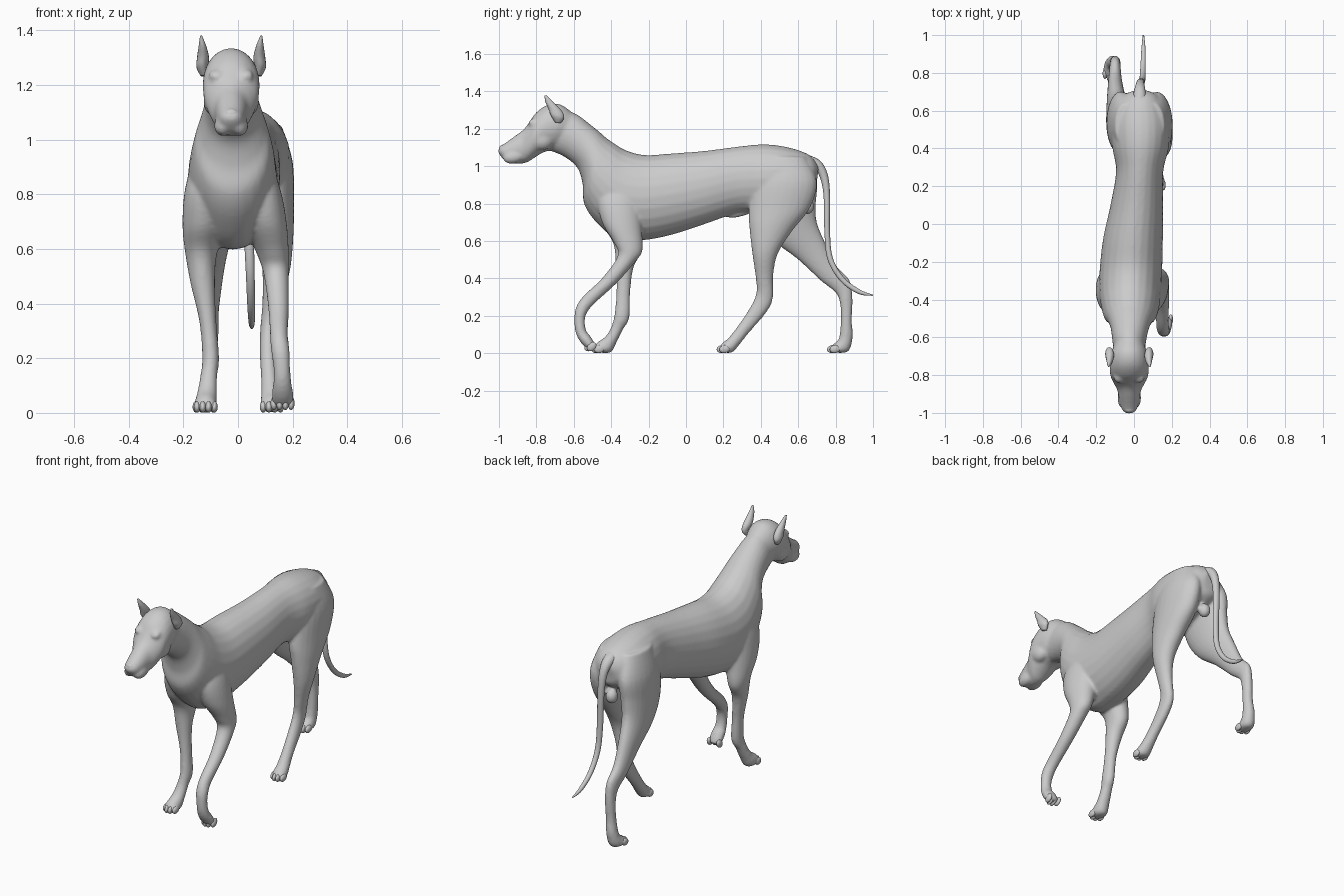
import bpy, bmesh, math
from mathutils import Matrix, Vector

HEAD_X = -0.025


def catmull(p0, p1, p2, p3, t):
    return [0.5 * (2 * b + (c - a) * t + (2 * a - 5 * b + 4 * c - d) * t * t
                   + (3 * b - a - 3 * c + d) * t ** 3)
            for a, b, c, d in zip(p0, p1, p2, p3)]


def loft(bm, secs, sides=24, steps=5):
    """Closed tube; each section = outline point A (y,z), outline point B (y,z), half width, centre x."""
    n, rows = len(secs), []
    for i in range(n - 1):
        quad = [secs[max(0, min(n - 1, i + k))] for k in (-1, 0, 1, 2)]
        rows += [catmull(*quad, s / steps) for s in range(steps)]
    rows.append(list(secs[-1]))
    rings = []
    for ya, za, yb, zb, hw, xc in rows:
        ring = []
        for k in range(sides):
            a = 2 * math.pi * k / sides
            c, s = math.cos(a), math.sin(a)
            ring.append(bm.verts.new((xc + hw * c, (ya + yb) / 2 + s * (ya - yb) / 2,
                                      (za + zb) / 2 + s * (za - zb) / 2)))
        rings.append(ring)
    faces = [bm.faces.new(rings[0]), bm.faces.new(rings[-1][::-1])]
    for r, q in zip(rings, rings[1:]):
        for k in range(sides):
            j = (k + 1) % sides
            faces.append(bm.faces.new((r[k], q[k], q[j], r[j])))
    bmesh.ops.recalc_face_normals(bm, faces=faces)


def blob(bm, loc, size, tilt=0.0):
    m = Matrix.Translation(loc) @ Matrix.Rotation(tilt, 4, 'X') @ Matrix.Diagonal((*size, 1))
    bmesh.ops.create_uvsphere(bm, u_segments=20, v_segments=12, radius=1, matrix=m)


def finish(bm, name):
    me = bpy.data.meshes.new(name)
    for f in bm.faces:
        f.smooth = True
    bm.to_mesh(me)
    bm.free()
    ob = bpy.data.objects.new(name, me)
    bpy.context.collection.objects.link(ob)
    return ob


# Trunk and neck
trunk = [(0.71, 1.0, 0.70, 0.92, 0.04, 0.035), (0.66, 1.06, 0.68, 0.86, 0.10, 0.035),
         (0.55, 1.10, 0.55, 0.79, 0.15, 0.035), (0.42, 1.117, 0.40, 0.75, 0.15, 0.035),
         (0.28, 1.105, 0.28, 0.75, 0.125, 0.03), (0.1, 1.082, 0.1, 0.69, 0.14, 0.015),
         (-0.08, 1.068, -0.07, 0.635, 0.158, -0.005), (-0.22, 1.06, -0.22, 0.605, 0.165, -0.015),
         (-0.32, 1.085, -0.36, 0.605, 0.165, -0.02), (-0.38, 1.12, -0.48, 0.70, 0.155, -0.02),
         (-0.43, 1.155, -0.545, 0.80, 0.14, -0.02), (-0.47, 1.19, -0.552, 0.90, 0.12, -0.02),
         (-0.52, 1.23, -0.58, 0.99, 0.102, -0.022), (-0.58, 1.275, -0.65, 1.05, 0.09, -0.025),
         (-0.66, 1.31, -0.72, 1.08, 0.08, -0.025)]
# Skull and muzzle
head = [(-0.60, 1.28, -0.64, 1.12, 0.07), (-0.67, 1.33, -0.70, 1.09, 0.097),
        (-0.74, 1.328, -0.76, 1.075, 0.104), (-0.80, 1.288, -0.81, 1.045, 0.10),
        (-0.838, 1.235, -0.85, 1.02, 0.082), (-0.87, 1.195, -0.89, 1.013, 0.063),
        (-0.92, 1.158, -0.935, 1.015, 0.054), (-0.968, 1.123, -0.968, 1.03, 0.045),
        (-0.992, 1.108, -0.988, 1.05, 0.034), (-1.003, 1.09, -1.003, 1.07, 0.015)]
head = [(*s, HEAD_X) for s in head]
# Lifted front leg
front_right = [(-0.42, 0.92, -0.24, 0.92, 0.04, 0.08), (-0.47, 0.82, -0.24, 0.78, 0.07, 0.09),
               (-0.45, 0.70, -0.235, 0.66, 0.075, 0.105), (-0.385, 0.59, -0.232, 0.55, 0.056, 0.13),
               (-0.365, 0.52, -0.27, 0.49, 0.046, 0.14), (-0.45, 0.40, -0.37, 0.375, 0.038, 0.148),
               (-0.55, 0.305, -0.49, 0.265, 0.033, 0.15), (-0.59, 0.24, -0.53, 0.215, 0.034, 0.155),
               (-0.597, 0.17, -0.541, 0.17, 0.031, 0.16), (-0.59, 0.11, -0.533, 0.12, 0.033, 0.162),
               (-0.565, 0.06, -0.51, 0.09, 0.039, 0.163), (-0.53, 0.025, -0.49, 0.055, 0.038, 0.163),
               (-0.51, 0.02, -0.485, 0.035, 0.028, 0.163)]
# Planted front leg
front_left = [(-0.42, 0.92, -0.24, 0.92, 0.05, -0.12), (-0.48, 0.82, -0.24, 0.78, 0.075, -0.122),
              (-0.45, 0.69, -0.235, 0.66, 0.075, -0.128), (-0.39, 0.59, -0.235, 0.55, 0.056, -0.135),
              (-0.375, 0.47, -0.28, 0.46, 0.044, -0.128), (-0.372, 0.33, -0.298, 0.33, 0.031, -0.11),
              (-0.382, 0.21, -0.303, 0.19, 0.031, -0.10), (-0.40, 0.14, -0.335, 0.13, 0.031, -0.107),
              (-0.43, 0.09, -0.37, 0.06, 0.036, -0.113), (-0.465, 0.065, -0.40, 0.006, 0.041, -0.118),
              (-0.48, 0.05, -0.45, 0.002, 0.04, -0.118), (-0.492, 0.03, -0.49, 0.01, 0.03, -0.118)]
# Hind leg stepping forward
hind_right = [(0.40, 1.05, 0.64, 1.05, 0.06, 0.10), (0.36, 0.92, 0.70, 0.92, 0.08, 0.12),
              (0.335, 0.76, 0.665, 0.78, 0.08, 0.125), (0.34, 0.66, 0.565, 0.65, 0.068, 0.135),
              (0.355, 0.53, 0.49, 0.53, 0.052, 0.14), (0.373, 0.40, 0.466, 0.41, 0.036, 0.125),
              (0.375, 0.32, 0.464, 0.29, 0.031, 0.112), (0.34, 0.24, 0.427, 0.215, 0.031, 0.11),
              (0.273, 0.14, 0.337, 0.11, 0.031, 0.115), (0.225, 0.08, 0.285, 0.045, 0.036, 0.12),
              (0.2, 0.06, 0.25, 0.006, 0.041, 0.122), (0.187, 0.045, 0.215, 0.002, 0.04, 0.124),
              (0.178, 0.03, 0.18, 0.008, 0.03, 0.124)]
# Hind leg stretched back
hind_left = [(0.40, 1.05, 0.64, 1.05, 0.06, -0.04), (0.37, 0.90, 0.70, 0.92, 0.075, -0.065),
             (0.38, 0.74, 0.695, 0.80, 0.072, -0.075), (0.46, 0.61, 0.70, 0.70, 0.062, -0.085),
             (0.60, 0.50, 0.745, 0.59, 0.048, -0.095), (0.72, 0.388, 0.805, 0.467, 0.036, -0.10),
             (0.80, 0.323, 0.874, 0.392, 0.029, -0.10), (0.824, 0.26, 0.89, 0.30, 0.028, -0.10),
             (0.827, 0.17, 0.887, 0.17, 0.028, -0.105), (0.818, 0.08, 0.892, 0.09, 0.033, -0.113),
             (0.795, 0.055, 0.87, 0.012, 0.04, -0.12), (0.78, 0.042, 0.81, 0.002, 0.04, -0.122),
             (0.77, 0.028, 0.772, 0.008, 0.03, -0.122)]

# Skin: all flesh parts fused into one smooth surface
bm = bmesh.new()
for part in (trunk, head, front_right, front_left, hind_right, hind_left):
    loft(bm, part)
for s in (-1, 1):
    blob(bm, (HEAD_X + s * 0.03, -0.92, 1.05), (0.033, 0.06, 0.036), 0.2)      # lips
    blob(bm, (HEAD_X + s * 0.052, -0.815, 1.235), (0.03, 0.03, 0.02), 0.5)     # brows
    blob(bm, (HEAD_X + s * 0.06, -0.77, 1.14), (0.042, 0.06, 0.055))           # cheeks
blob(bm, (0.035, 0.65, 0.785), (0.034, 0.035, 0.042))
blob(bm, (0.03, 0.29, 0.752), (0.02, 0.08, 0.022), 0.25)
skin = finish(bm, "body")
rm = skin.modifiers.new("fuse", 'REMESH')
rm.mode, rm.voxel_size, rm.use_smooth_shade = 'VOXEL', 0.008, True
sm = skin.modifiers.new("soften", 'SMOOTH')
sm.factor, sm.iterations = 0.5, 8

# Tail
bm = bmesh.new()
loft(bm, [(0.62, 1.07, 0.62, 1.0, 0.04, 0.03), (0.71, 1.035, 0.68, 0.985, 0.032, 0.03),
          (0.755, 0.965, 0.712, 0.95, 0.024, 0.032), (0.77, 0.85, 0.735, 0.85, 0.02, 0.035),
          (0.77, 0.65, 0.74, 0.65, 0.018, 0.04), (0.785, 0.51, 0.757, 0.50, 0.016, 0.045),
          (0.845, 0.405, 0.825, 0.385, 0.014, 0.048), (0.93, 0.34, 0.92, 0.318, 0.011, 0.05),
          (1.0, 0.313, 0.998, 0.307, 0.004, 0.05)], sides=16)
finish(bm, "tail")

# Ears and eyes, mirrored about the head centre
for s, side in ((-1, "left"), (1, "right")):
    bm = bmesh.new()
    ear = [(-0.70, 1.235, -0.67, 1.23, 0.012, 0.10), (-0.722, 1.27, -0.652, 1.258, 0.021, 0.106),
           (-0.735, 1.305, -0.662, 1.293, 0.022, 0.103), (-0.752, 1.345, -0.705, 1.338, 0.014, 0.105),
           (-0.757, 1.377, -0.747, 1.38, 0.004, 0.11)]
    loft(bm, [(*e[:5], HEAD_X + s * e[5]) for e in ear], sides=16)
    finish(bm, side + "_ear")
    bm = bmesh.new()
    blob(bm, (HEAD_X + s * 0.05, -0.826, 1.207), (0.016, 0.014, 0.012))
    finish(bm, side + "_eye")

# Nose pad
bm = bmesh.new()
blob(bm, (HEAD_X, -0.978, 1.09), (0.03, 0.022, 0.024), 0.3)
finish(bm, "nose")

# Four toes on each paw
paws = {"front_left": (-0.118, -0.478, 0.022, 0.15), "front_right": (0.163, -0.518, 0.035, 0.75),
        "hind_left": (-0.122, 0.782, 0.022, 0.15), "hind_right": (0.124, 0.192, 0.022, 0.15)}
for name, (x, y, z, tilt) in paws.items():
    bm = bmesh.new()
    for k in (-1.5, -0.5, 0.5, 1.5):
        blob(bm, (x + k * 0.021, y + (0.014 if abs(k) > 1 else 0), z), (0.0125, 0.028, 0.021), tilt)
    finish(bm, name + "_toes")
